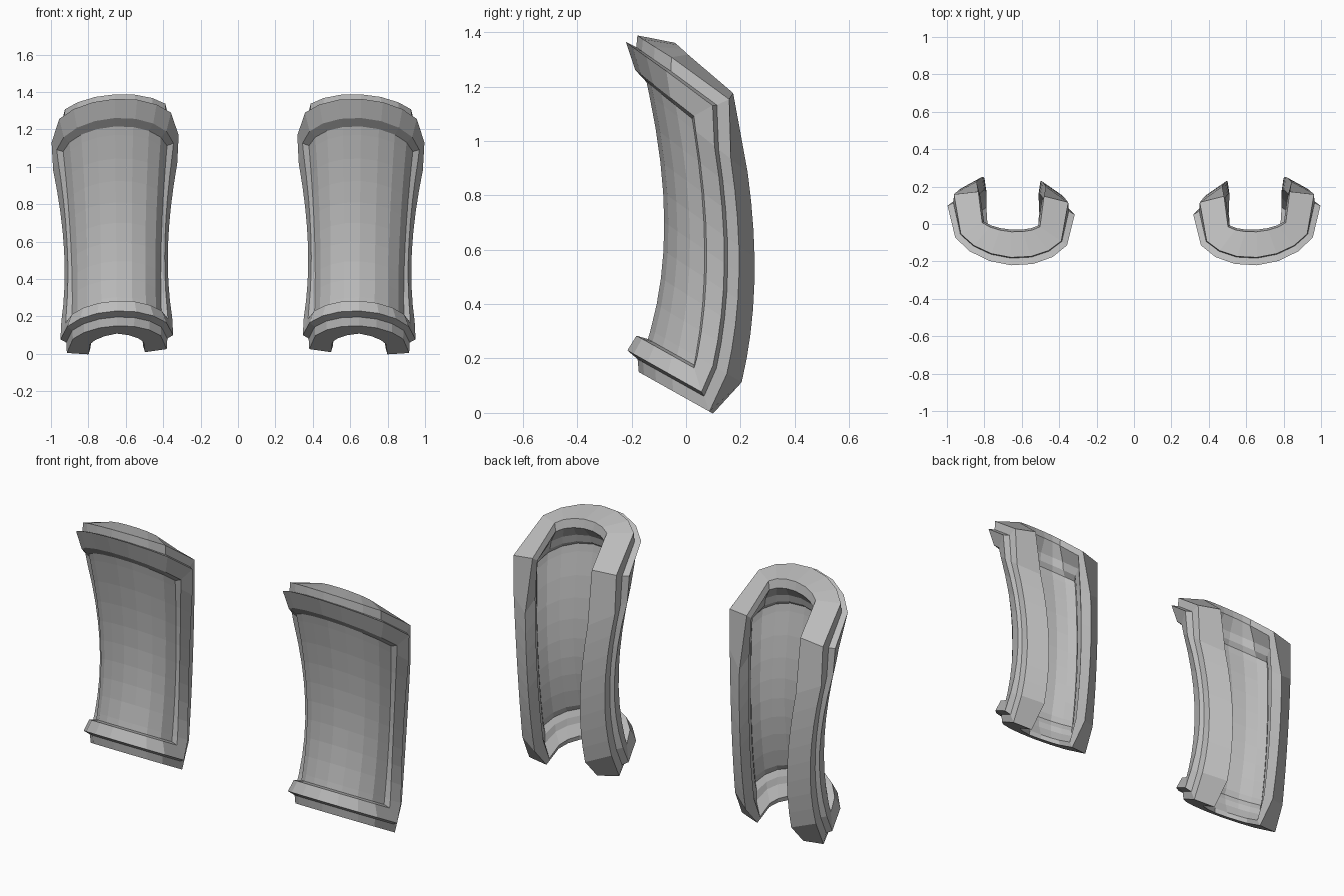
import bpy, bmesh, math

if "Cube" in bpy.data.objects:
    bpy.data.objects.remove(bpy.data.objects["Cube"])

COLS, ROWS = 8, 10
HALF_ANGLE = math.radians(80)
THICKNESS = 0.025

steel = bpy.data.materials.new("plain_grey")
steel.use_nodes = True
GREY = (0.5, 0.5, 0.5, 1)
steel.diffuse_color = GREY
steel.node_tree.nodes["Principled BSDF"].inputs["Base Color"].default_value = GREY


def bend(low, mid, high, v):
    """Smooth curve through values at the bottom, middle and top."""
    return (low * (1 - v) * (1 - 2 * v) + mid * 4 * v * (1 - v) + high * v * (2 * v - 1))


def height(j):
    """Row heights, with close rows next to both ends for square corners."""
    return {0: 0, ROWS: 1}.get(j, 0.04 + 0.92 * (j - 1) / (ROWS - 2))


def point(i, j, t=0.0, d=0.0):
    """Guard surface at column i and row j; t spreads the border, d is the offset."""
    a, v = 2 * i / COLS - 1, height(j)
    angle = a * HALF_ANGLE
    if j in (0, ROWS):
        t = min(t, 1)
    if d > 0:
        d *= 1 + 0.75 * (2 * v - 1) ** 2        # rim flares at both ends
    elif j == 0:
        d *= 0.45 + 0.55 * abs(a)               # thinner front at the bottom
    elif j == ROWS:
        d *= 1.15
    dx = (bend(0.243, 0.246, 0.282, v) + d) * math.sin(angle)
    depth = bend(0.185, 0.159, 0.179, v) + d * (1.2 if d > 0 else 1)
    y = bend(0.045, 0.079, 0.034, v) - depth * math.cos(angle) + 0.07 * dx
    if i in (0, COLS):
        y += t * (0.06 if j == 0 else 0.117 + 0.023 * v)
    z = 0.193 + 0.907 * v - (0.56 + 0.24 * v) * y
    if j == 0:
        z -= 0.14 * t
    if j == ROWS:
        z += t * (0.145 + 0.035 * a * a)
        z -= 0.8 * t * min(d, 0) * math.sqrt(math.cos(angle))   # level top face
    return (bend(0.648, 0.652, 0.657, v) + dx, y, z)


# Grid positions around the border, in order
border = ([(i, 0) for i in range(COLS)] + [(COLS, j) for j in range(ROWS)]
          + [(i, ROWS) for i in range(COLS, 0, -1)] + [(0, j) for j in range(ROWS, 0, -1)])


def build_frame():
    """Stepped rim swept around the whole border."""
    bm = bmesh.new()
    section = [(0, 0), (0.08, 0.02), (0.6, 0.036), (0.68, 0.018), (1, 0.016),
               (1.35, -0.09), (0.8, -0.1), (0.45, -0.055), (0.2, -0.045), (0, -THICKNESS)]
    loops = [[bm.verts.new(point(i, j, t, d)) for i, j in border] for t, d in section]
    n = len(border)
    for k, loop in enumerate(loops):
        after = loops[(k + 1) % len(loops)]
        for m in range(n):
            bm.faces.new((loop[m], loop[(m + 1) % n], after[(m + 1) % n], after[m]))
    return bm


def build_panel():
    """Curved plate that fills the frame."""
    bm = bmesh.new()
    layers = [{(i, j): bm.verts.new(point(i, j, 0, d))
               for i in range(COLS + 1) for j in range(ROWS + 1)} for d in (0, -THICKNESS)]
    for g in layers:
        for i in range(COLS):
            for j in range(ROWS):
                bm.faces.new((g[i, j], g[i + 1, j], g[i + 1, j + 1], g[i, j + 1]))
    outer, inner = layers
    for p, q in zip(border, border[1:] + border[:1]):
        bm.faces.new((outer[p], outer[q], inner[q], inner[p]))
    return bm


# Make the objects, mirrored into a pair
for name, bm in (("guard_frames", build_frame()), ("guard_panels", build_panel())):
    bmesh.ops.recalc_face_normals(bm, faces=bm.faces)
    mesh = bpy.data.meshes.new(name)
    bm.to_mesh(mesh)
    bm.free()
    mesh.materials.append(steel)
    obj = bpy.data.objects.new(name, mesh)
    bpy.context.collection.objects.link(obj)
    obj.modifiers.new("pair", "MIRROR").use_mirror_merge = False
